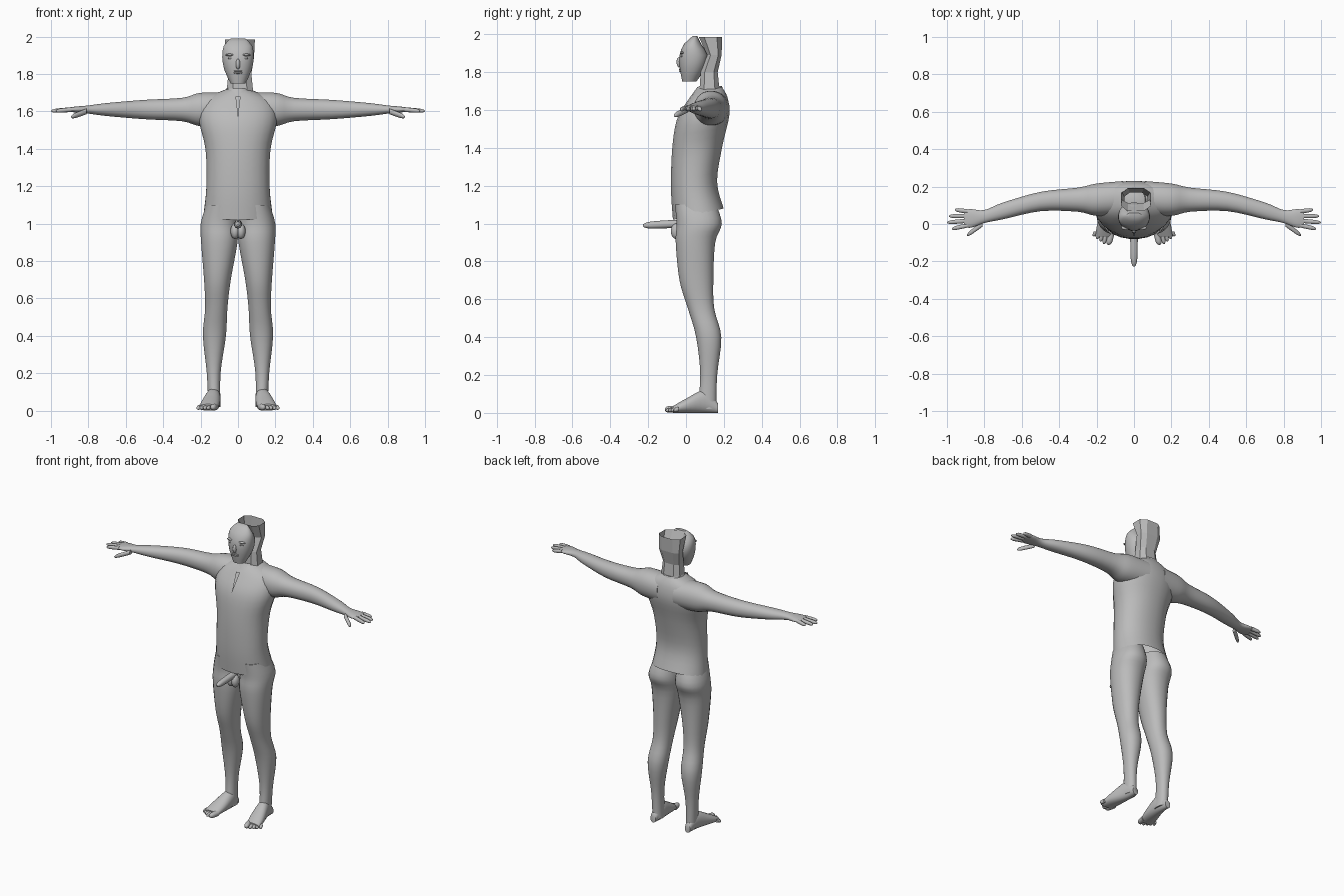
import bpy
import bmesh
from math import sin, cos, pi, copysign, radians

cube = bpy.data.objects.get("Cube")
if cube:
    bpy.data.objects.remove(cube, do_unlink=True)

grey = bpy.data.materials.new("plain grey")
grey.use_nodes = True
colour = (.5, .5, .5, 1)
grey.diffuse_color = colour
shader = grey.node_tree.nodes["Principled BSDF"]
shader.inputs["Base Color"].default_value = colour


def finish(name, bm, mirror=False, smooth=True):
    """Turn a bmesh into a coloured, optionally mirrored object."""
    bmesh.ops.recalc_face_normals(bm, faces=bm.faces)
    mesh = bpy.data.meshes.new(name)
    bm.to_mesh(mesh)
    bm.free()
    mesh.materials.append(grey)
    obj = bpy.data.objects.new(name, mesh)
    bpy.context.collection.objects.link(obj)
    if mirror:
        modifier = obj.modifiers.new("mirror", "MIRROR")
        modifier.use_mirror_merge = False
    if smooth:
        bpy.ops.object.select_all(action="DESELECT")
        obj.select_set(True)
        bpy.context.view_layer.objects.active = obj
        bpy.ops.object.shade_smooth_by_angle(angle=radians(50))


def refine(rings, steps):
    """Insert smoothly curved in-between rings."""
    result = []
    last = len(rings) - 1
    for i in range(last):
        before, start = rings[max(i - 1, 0)], rings[i]
        end, after = rings[i + 1], rings[min(i + 2, last)]
        for step in range(steps):
            t = step / steps
            ring = []
            for a, b, c, d in zip(before, start, end, after):
                bend = t * (2 * a - 5 * b + 4 * c - d + t * (3 * b - a - 3 * c + d))
                ring.append(b + t * (c - a + bend) / 2)
            result.append(ring)
    return result + [rings[-1]]


def place(axis, along, a, b):
    """Turn a position along an axis and two cross coordinates into x, y, z."""
    return {"x": (along, a, b), "y": (a, along, b), "z": (a, b, along)}[axis]


def loft(name, axis, rings, sides=24, steps=4, tilt=0, power=.92,
         mirror=False, smooth=True, open_start=False, open_end=False):
    """Skin rounded rings of (along, centre a, radius a, centre b, radius b)."""
    bm = bmesh.new()
    rings = refine(rings, steps)
    loops = []
    for index, (along, a, radius_a, b, radius_b) in enumerate(rings):
        slant = tilt * (1 - index / len(rings))
        loop = []
        for side in range(sides):
            angle = 2 * pi * (side + .5) / sides
            c = copysign(abs(cos(angle)) ** power, cos(angle))
            s = copysign(abs(sin(angle)) ** power, sin(angle))
            point = place(axis, along + slant * s, a + radius_a * c, b + radius_b * s)
            loop.append(bm.verts.new(point))
        loops.append(loop)
    for low, high in zip(loops, loops[1:]):
        for side in range(sides):
            following = (side + 1) % sides
            bm.faces.new((low[side], low[following], high[following], high[side]))
    if not open_start:
        bm.faces.new(loops[0])
    if not open_end:
        bm.faces.new(loops[-1])
    finish(name, bm, mirror, smooth)


def upright(name, profile, shift=0, **options):
    """Loft rings of (height, half width, front, back) about the middle."""
    rings = [(z, shift, half, (front + back) / 2, (back - front) / 2)
             for z, half, front, back in profile]
    loft(name, "z", rings, **options)


def blob(name, centre, size, mirror=False):
    """Stretched ball."""
    bm = bmesh.new()
    bmesh.ops.create_uvsphere(bm, u_segments=16, v_segments=10, radius=1)
    for vert in bm.verts:
        vert.co = [c + s * k for c, s, k in zip(centre, size, vert.co)]
    finish(name, bm, mirror)


def digit(name, axis, start, end, radius, mirror=True):
    """Round-tipped tube running along one axis."""
    rings = []
    for fraction in (0, .4, .75, .92, .99):
        along, a, b = (s + (e - s) * fraction for s, e in zip(start, end))
        r = radius * (1 - fraction ** 6) ** .5
        rings.append((along, a, r, b, r))
    loft(name, axis, rings, sides=10, steps=2, mirror=mirror)


# Shirt body, with a hem that dips at the front
upright("shirt_body", [
    (1.05, .185, -.07, .2),
    (1.2, .17, -.08, .165),
    (1.4, .175, -.075, .195),
    (1.56, .21, -.05, .23),
    (1.66, .18, .01, .22),
    (1.72, .06, .06, .19),
], tilt=.03, open_start=True)

# Collar and narrow front opening
upright("collar", [(1.69, .08, .03, .2), (1.725, .06, .06, .19)],
        tilt=.01, open_start=True, open_end=True)
bm = bmesh.new()
bm.faces.new([bm.verts.new(point) for point in (
    (-.014, 0, 1.68), (.014, 0, 1.68), (0, -.07, 1.56))])
finish("collar_opening", bm, smooth=False)

# Sleeved arms running into flat palms, level with the shoulder
hand_height = 1.61
arm_rings = [(.06, .14, .09, .09), (.2, .13, .087, .09), (.3, .13, .065, .063),
             (.5, .12, .052, .052), (.7, .07, .045, .035), (.8, .04, .035, .022),
             (.87, .03, .05, .016), (.91, .03, .045, .01)]
loft("arm", "x", [(x, y, depth, hand_height, height)
                  for x, y, depth, height in arm_rings], mirror=True)

# Fingers fan out from the palm
fingers = {"index": .975, "middle": 1, "ring": .99, "little": .957}
for order, (name, tip) in enumerate(fingers.items()):
    spread = order - 1.5
    digit(name + "_finger", "x", (.89, .03 + .025 * spread, hand_height),
          (tip, .025 + .034 * spread, 1.602), .012)
digit("thumb", "x", (.81, 0, 1.6), (.893, -.06, 1.57), .015)

# Legs, with tops hidden by the shirt
loft("leg", "z", [
    (1.1, .09, .08, .05, .11),
    (1, .1, .1, .07, .12),
    (.9, .1, .098, .05, .105),
    (.7, .11, .072, .055, .09),
    (.55, .116, .06, .08, .07),
    (.4, .126, .062, .12, .067),
    (.2, .13, .037, .12, .045),
    (.02, .126, .033, .11, .05),
], mirror=True)

# Feet turned slightly outward, with a flat sole
foot_rings = [(.17, .13, .02, .05), (.1, .13, .037, .12),
              (0, .147, .05, .075), (-.07, .16, .047, .035)]
loft("foot", "y", [(y, x, half, tall / 2, tall / 2)
                   for y, x, half, tall in foot_rings], mirror=True)
digit("big_toe", "y", (-.05, .122, .02), (-.112, .135, .018), .018)
for order in range(4):
    side = .15 + .018 * order
    digit("small_toe", "y", (-.04, side, .02),
          (-.108 + .014 * order, side + .01, .013), .012)

# Groin anatomy
digit("groin_shaft", "y", (-.03, 0, 1), (-.23, 0, .99), .021, mirror=False)
blob("groin_sac", (.016, -.05, .96), (.024, .03, .042), mirror=True)

# Face mask from chin to crown
upright("face", [
    (1.75, .04, -.02, .055),
    (1.82, .073, -.033, .1),
    (1.89, .085, -.035, .115),
    (1.95, .077, -.01, .08),
    (1.99, .04, .035, .06),
], steps=2)
blob("nose", (0, -.036, 1.853), (.012, .014, .028))
blob("brow", (.042, -.02, 1.902), (.026, .012, .007), mirror=True)
blob("eye", (.04, -.02, 1.885), (.015, .011, .007), mirror=True)
for name, height in (("lower_lip", 1.806), ("upper_lip", 1.815)):
    blob(name, (0, -.03, height), (.025, .008, .005))

# Faceted open shell behind the face, down to the neck
upright("head_back_shell", [
    (1.66, .08, .065, .185),
    (1.8, .065, .075, .17),
    (1.89, .08, .11, .19),
    (1.985, .085, .065, .195),
], shift=.01, sides=8, steps=1, power=.7, smooth=False, open_end=True)
